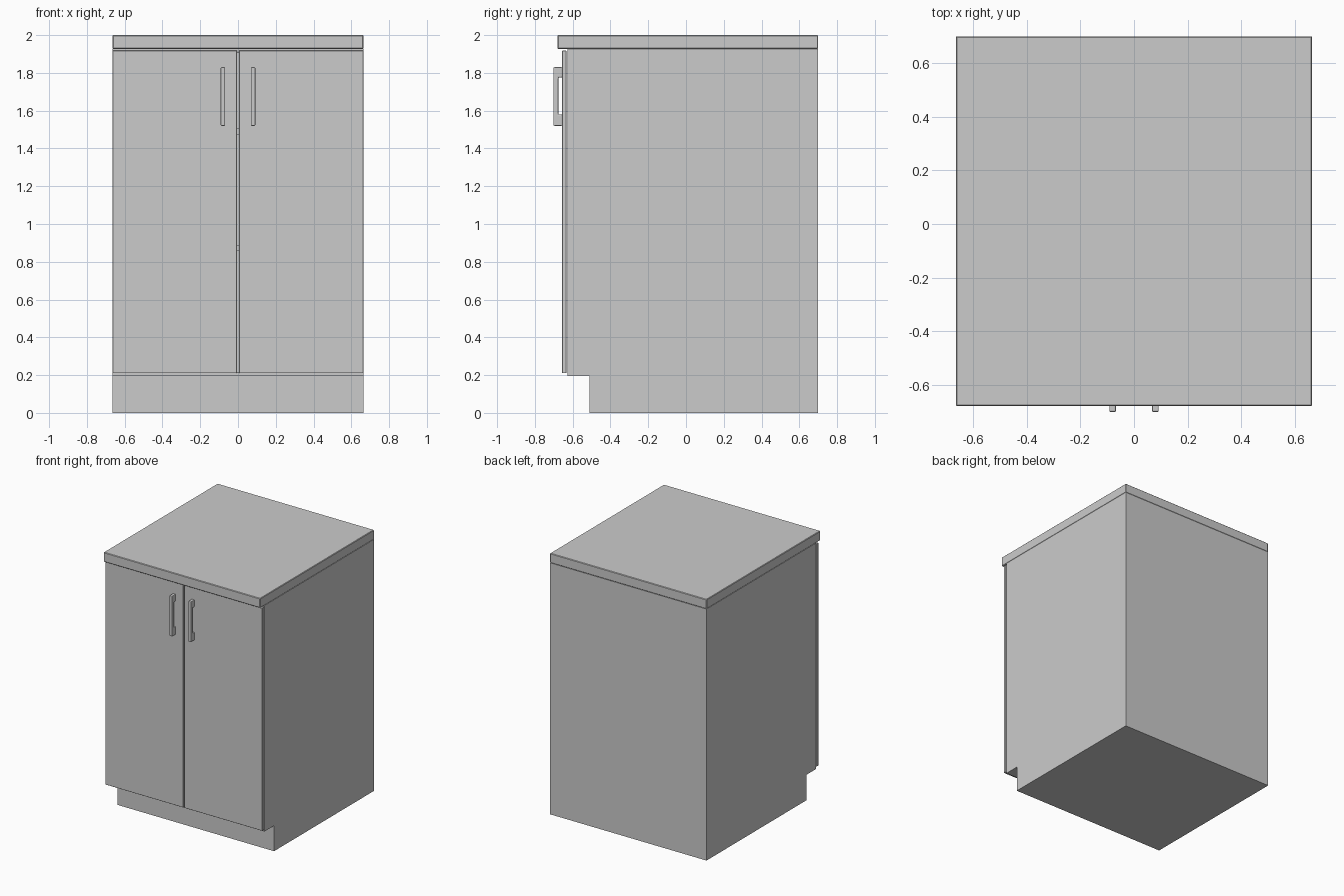
import bpy, bmesh

if "Cube" in bpy.data.objects:
    bpy.data.objects.remove(bpy.data.objects["Cube"])

W = 0.664  # half width


def add_object(name, bm, bevel=0.0, segments=1):
    bmesh.ops.recalc_face_normals(bm, faces=bm.faces)
    mesh = bpy.data.meshes.new(name)
    bm.to_mesh(mesh)
    bm.free()
    ob = bpy.data.objects.new(name, mesh)
    bpy.context.collection.objects.link(ob)
    if bevel:
        mod = ob.modifiers.new("bevel", 'BEVEL')
        mod.width, mod.segments = bevel, segments
    return ob


def box(name, x, y, z, bevel=0.0):
    bm = bmesh.new()
    bmesh.ops.create_cube(bm, size=1)
    for v in bm.verts:
        v.co = [lo + (c + 0.5) * (hi - lo) for c, (lo, hi) in zip(v.co, (x, y, z))]
    return add_object(name, bm, bevel)


def extrude_profile(points, x0, x1):
    """Closed (y, z) outline extruded along x."""
    bm = bmesh.new()
    face = bm.faces.new([bm.verts.new((x0, y, z)) for y, z in points])
    new = bmesh.ops.extrude_face_region(bm, geom=[face])["geom"]
    bmesh.ops.translate(bm, vec=(x1 - x0, 0, 0),
                        verts=[g for g in new if isinstance(g, bmesh.types.BMVert)])
    bmesh.ops.recalc_face_normals(bm, faces=bm.faces)
    return bm


# Carcass with toe-kick notch, hollowed from the front
bm = extrude_profile([(-0.512, 0), (0.7, 0), (0.7, 1.927), (-0.627, 1.927),
                      (-0.627, 0.195), (-0.512, 0.195)], -W, W)
front = min(bm.faces, key=lambda f: f.calc_center_median().y)
bmesh.ops.inset_region(bm, faces=[front], thickness=0.03)
new = bmesh.ops.extrude_face_region(bm, geom=[front])["geom"]
bmesh.ops.translate(bm, vec=(0, 1.297, 0),
                    verts=[g for g in new if isinstance(g, bmesh.types.BMVert)])
if front.is_valid:
    bmesh.ops.delete(bm, geom=[front], context='FACES')
add_object("carcass", bm)

# Shelves glimpsed through the door gap
for i, z in enumerate((0.86, 1.475)):
    box(f"shelf_{i + 1}", (-W + 0.03, W - 0.03), (-0.60, 0.67), (z, z + 0.03))

# Worktop
box("worktop", (-W, W), (-0.68, 0.7), (1.927, 2.0), 0.004)

# Doors and their D-shaped pulls
for side, s in (("left", -1), ("right", 1)):
    box(f"{side}_door", sorted((s * 0.005, s * W)), (-0.656, -0.633), (0.21, 1.918), 0.002)
    bm = extrude_profile([(-0.655, 1.52), (-0.702, 1.52), (-0.702, 1.83), (-0.655, 1.83),
                          (-0.655, 1.775), (-0.676, 1.775), (-0.676, 1.58), (-0.655, 1.58)],
                         s * 0.08 - 0.012, s * 0.08 + 0.012)
    add_object(f"{side}_handle", bm, 0.005, 2)
